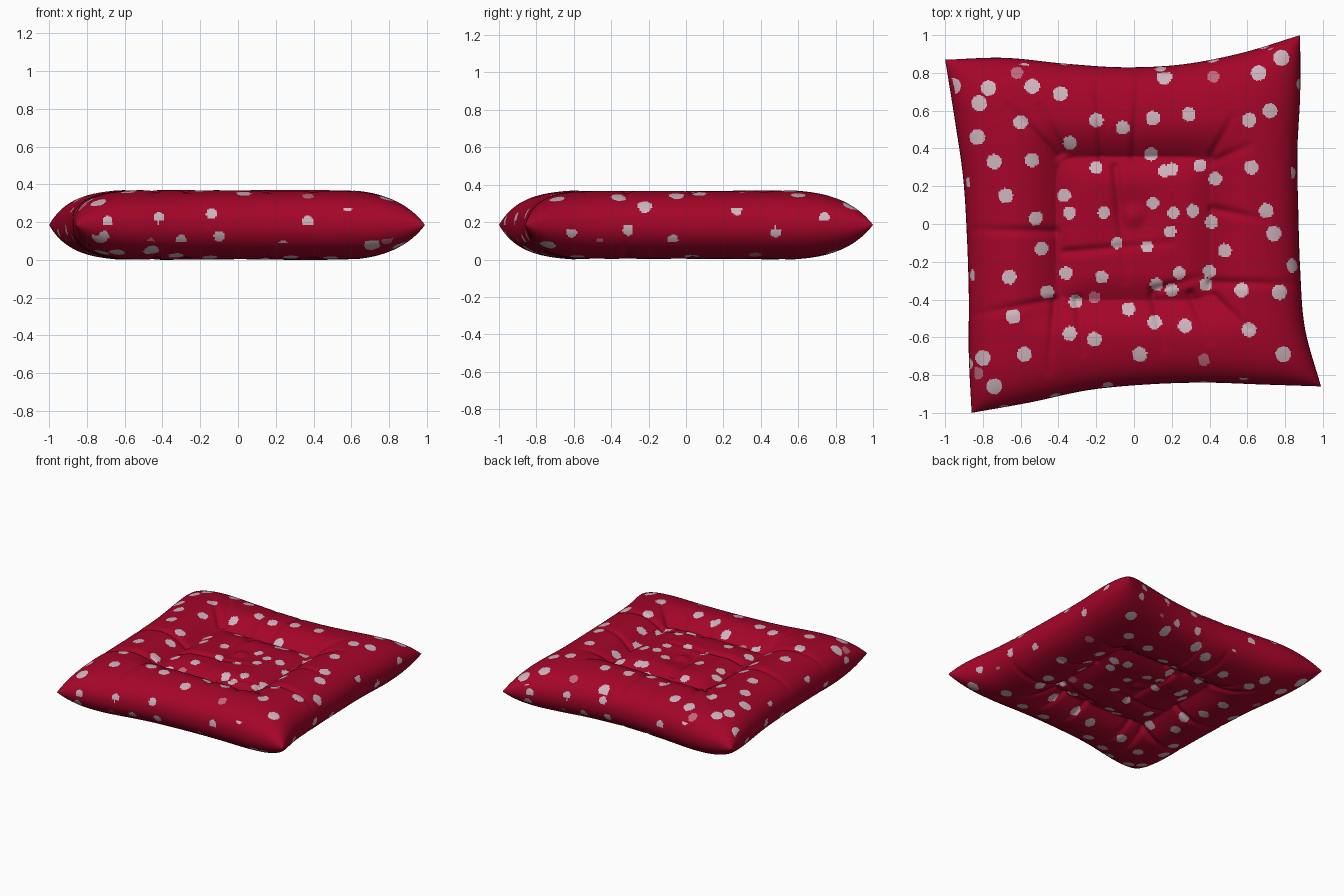
import bpy, bmesh, math

if "Cube" in bpy.data.objects:
    bpy.data.objects.remove(bpy.data.objects["Cube"])

N = 250            # cells across each sheet
H = 0.19           # half thickness

# Outline of the four edges, seven evenly spaced readings each
BACK = [.87, .88, .85, .83, .845, .905, 1.0]
FRONT = [-1.0, -.945, -.88, -.85, -.84, -.85, -.86]
LEFT = [-.86, -.875, -.875, -.885, -.905, -.95, -1.0]
RIGHT = [.99, .905, .88, .87, .865, .88, .88]

# Pressed folds running out from the quilted square: x0, y0, x1, y1
FOLDS = [(-.41, .36, -.66, .62), (-.38, .38, -.5, .62), (.41, .36, .52, .56),
         (.42, .33, .62, .42), (-.42, -.04, -.9, -.03), (.41, -.31, .92, -.32),
         (-.41, -.4, -.9, -.49), (-.42, -.42, -.45, -.78), (-.17, .36, -.2, .8),
         (.0, .36, .03, .84), (.1, -.38, .16, -.66), (.3, -.37, .4, -.62),
         (.42, -.38, .6, -.55), (-.3, -.4, -.27, -.68), (.42, .08, .7, .02),
         (-.36, -.15, .2, -.1), (-.1, .3, -.04, -.3), (.1, -.35, .36, -.28)]

# Dots on the broad sides (x, y) and on the edge walls (along, height)
DOTS = [(-.77, .72), (-.82, .64), (-.54, .73), (-.39, .69), (-.6, .54),
        (-.83, .46), (-.74, .33), (-.54, .34), (-.34, .43), (-.2, .55), (-.2, .3),
        (-.06, .51), (.1, .56), (.29, .58), (.16, .78), (.66, .8),
        (.78, .88), (.61, .55), (.72, .6), (.62, .3), (.43, .24), (.2, .29),
        (.35, .31), (.16, .28), (.1, .11), (-.68, .15), (-.52, .03), (-.34, .06),
        (-.16, .06), (-.37, .15), (-.09, -.1), (.07, -.12), (.21, .06), (.19, -.04),
        (.31, .07), (.41, .01), (.48, -.14), (.7, .07), (.74, -.05), (.85, -.22),
        (-.49, -.13), (-.66, -.28), (-.46, -.36), (-.36, -.26), (-.17, -.28),
        (.24, -.26), (.12, -.32), (.38, -.32), (.57, -.35), (.77, -.36), (-.03, -.45),
        (.11, -.52), (.27, -.54), (.61, -.56), (-.64, -.49), (-.34, -.58),
        (-.21, -.61), (-.58, -.69), (-.8, -.71), (-.74, -.86), (.03, -.69),
        (.79, -.69), (-.96, .73), (.09, .37), (.4, -.25), (.2, -.35), (-.31, -.41)]
PINK = [(-.62, .8), (.42, .78), (.37, -.72), (-.21, -.39), (-.83, -.79)]
FRONT_DOTS = [(-.69, .21), (-.42, .23), (-.3, .11), (-.1, .13), (.37, .21), (.24, .08),
              (.58, .29), (.63, .07), (-.14, .25), (-.73, .28), (-.71, .13), (.38, .34)]
RIGHT_DOTS = [(-.61, .15), (-.22, .28), (-.31, .16), (-.07, .11), (.27, .27),
              (.48, .15), (.74, .23), (-.67, .33), (-.25, .04)]
WALL_PINK = [(.2, .31), (-.46, .1)]


def edge(pts, t):
    """Smooth curve through evenly spaced readings, t in -1..1."""
    s = (t + 1) / 2 * (len(pts) - 1)
    i = min(int(s), len(pts) - 2)
    f = s - i
    b, c = pts[i], pts[i + 1]
    a = pts[i - 1] if i > 0 else 2 * b - c
    d = pts[i + 2] if i + 2 < len(pts) else 2 * c - b
    return b + .5 * f * (c - a + f * (2*a - 5*b + 4*c - d + f * (3*(b - c) + d - a)))


def fold_depth(x, y):
    total = 0
    for x0, y0, x1, y1 in FOLDS:
        dx, dy = x1 - x0, y1 - y0
        t = ((x - x0) * dx + (y - y0) * dy) / (dx * dx + dy * dy)
        if -.1 < t < 1.1:
            t = min(1, max(0, t))
            d2 = (x - x0 - t * dx) ** 2 + (y - y0 - t * dy) ** 2
            if d2 < .005:
                total += .022 * (1 - .75 * t) * math.exp(-d2 / .0005)
    return total


def dent(x, y):
    """Depth of the sewn-in square, its puffed middle, button and folds."""
    ax, ay = abs(x) / .41, abs(y + .025) / .38
    q = ((ax ** 10 + ay ** 10) ** .1 - 1) * .39
    if q > 0:
        d = .092 * max(0, 1 - q / .22) ** 2
    else:
        d = .092 - .047 * math.sin(math.pi / 2 * min(1, -q / .16))
    r2 = x * x + (y - .04) ** 2
    d += .035 * math.exp(-r2 / .012) - .035 * math.exp(-r2 / .003)
    return d + fold_depth(x, y)


def param(i):
    s = 2 * i / N - 1
    return .3 * s + .7 * math.sin(math.pi / 2 * s)


# Cushion: two puffed sheets joined along the outline
bm = bmesh.new()
top, low = {}, {}
P = [param(i) for i in range(N + 1)]
EX = [(edge(LEFT, v), edge(RIGHT, v)) for v in P]
EY = [(edge(FRONT, u), edge(BACK, u)) for u in P]
for i, u in enumerate(P):
    for j, v in enumerate(P):
        a, b = (u + 1) / 2, (v + 1) / 2
        x = EX[j][0] * (1 - a) + EX[j][1] * a
        y = EY[i][0] * (1 - b) + EY[i][1] * b
        k = math.sqrt(max(0, 1 - abs(u) ** 7) * max(0, 1 - abs(v) ** 7))
        h = k * (H - dent(x, y))
        top[i, j] = bm.verts.new((x, y, .19 + h))
        if i in (0, N) or j in (0, N):
            low[i, j] = top[i, j]
        else:
            low[i, j] = bm.verts.new((x, y, .19 - h))
for i in range(N):
    for j in range(N):
        ring = [(i, j), (i + 1, j), (i + 1, j + 1), (i, j + 1)]
        bm.faces.new([top[c] for c in ring])
        bm.faces.new([low[c] for c in reversed(ring)])
bm.normal_update()


def hit(dots, a, b, fixed=None):
    for p, q in dots:
        r = fixed or .030 + .014 * max(abs(p), abs(q))
        if (a - p) ** 2 + (b - q) ** 2 < r * r:
            return True
    return False


# Dot colour: broad faces by plan position, edge walls by elevation
for f in bm.faces:
    f.smooth = True
    c, n = f.calc_center_median(), f.normal
    wall = max(abs(c.x), abs(c.y)) > .72 and abs(n.z) < .62
    if not wall:
        spot = (c.x, c.y) if c.z > .19 else (c.y, -c.x)
        pale, pink = hit(DOTS, *spot), hit(PINK, *spot, .032)
    else:
        if abs(n.y) > abs(n.x):
            dots, along = FRONT_DOTS, (c.x if n.y < 0 else -c.x)
        else:
            dots, along = RIGHT_DOTS, (c.y if n.x > 0 else -c.y)
        pale, pink = hit(dots, along, c.z, .028), hit(WALL_PINK, along, c.z, .02)
    f.material_index = 1 if pale else 2 if pink else 0

mesh = bpy.data.meshes.new("cushion")
bm.to_mesh(mesh)
bm.free()
cushion = bpy.data.objects.new("cushion", mesh)
bpy.context.collection.objects.link(cushion)
for name, col in (("crimson cloth", (.375, .0015, .022, 1)),
                  ("pale dots", (.62, .46, .51, 1)),
                  ("pink dots", (.52, .14, .20, 1))):
    m = bpy.data.materials.new(name)
    m.diffuse_color = col
    m.use_nodes = True
    m.node_tree.nodes["Principled BSDF"].inputs["Base Color"].default_value = m.diffuse_color
    mesh.materials.append(m)

# Rest the cushion on the ground
low_z = min(v.co.z for v in mesh.vertices)
for v in mesh.vertices:
    v.co.z -= low_z
